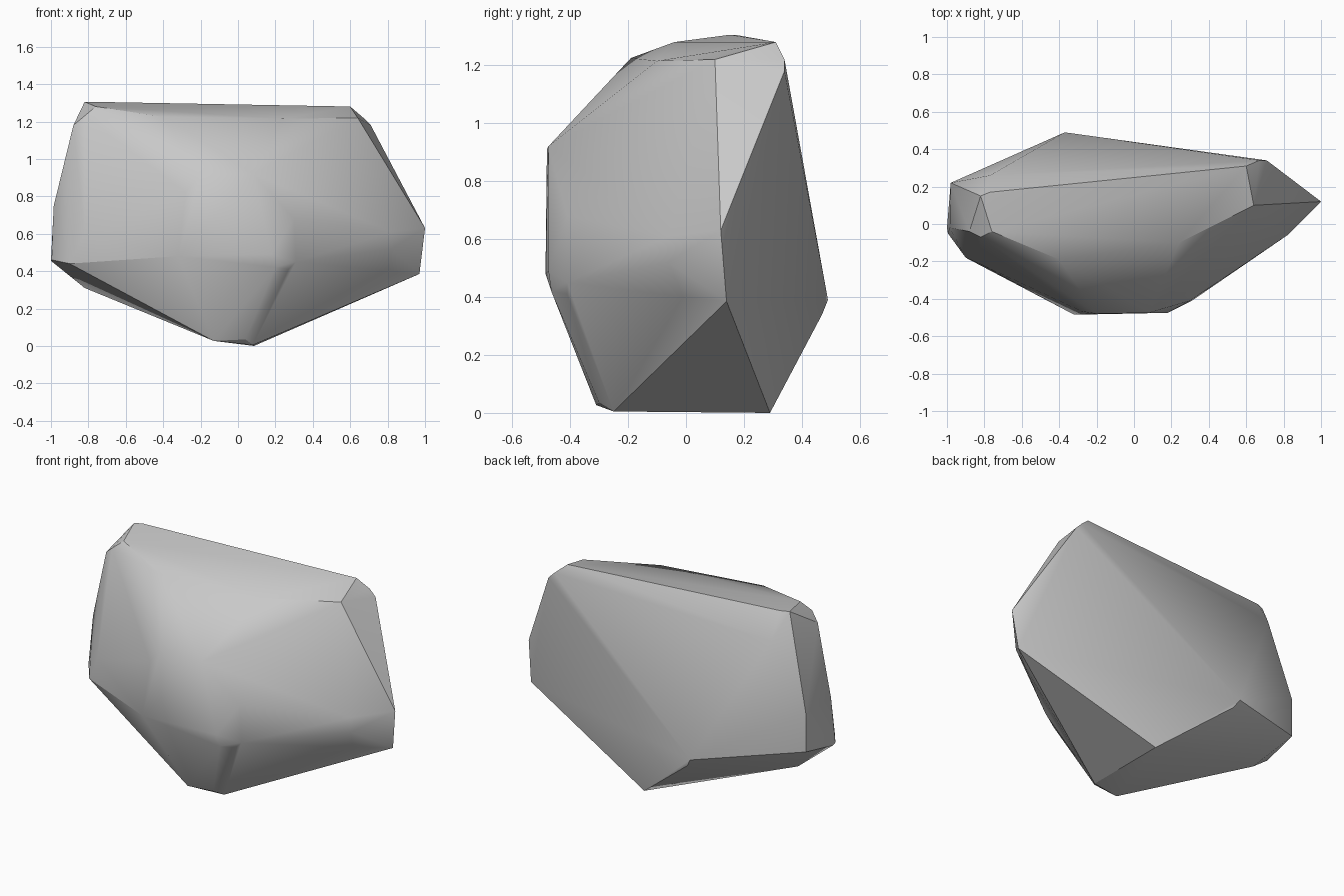
import bpy
import bmesh
import math

cube = bpy.data.objects.get("Cube")
if cube:
    bpy.data.objects.remove(cube, do_unlink=True)

# Corner points of the boulder, grouped by side
top = [(-.82, .15, 1.305), (-.77, .17, 1.305), (.6, .31, 1.28), (.64, .1, 1.22),
       (.24, -.1, 1.215), (-.4, -.19, 1.225), (-.76, -.04, 1.28), (-.82, -.07, 1.23)]
right = [(.71, .34, 1.18), (.67, .34, 1.22), (1, .12, .63), (.97, .14, .385),
         (.8, -.01, .4), (.82, -.06, .52), (.82, -.06, .61)]
front = [(-.2, -.48, .91), (.08, -.475, .92), (-.28, -.467, .82), (-.32, -.485, .48),
         (.18, -.475, .49), (.2, -.465, .42), (.31, -.41, .45), (.27, -.41, .41),
         (.3, -.41, .68)]
left = [(-.88, -.04, 1.18), (-.985, -.02, .75), (-1, -.02, .455), (-.995, -.05, .46),
        (-.9, -.18, .44), (-.82, -.215, .6), (-.98, .22, .5), (-.98, .22, .74),
        (-.82, .07, .31)]
back = [(-.37, .49, .39), (-.34, .47, .34), (-.77, .26, 1.15)]
bottom = [(.085, .29, 0), (.08, -.25, .005), (.04, -.3, .035), (-.13, -.31, .027)]

# Wrap the corners in one closed shell
bm = bmesh.new()
for p in top + right + front + left + back + bottom:
    bm.verts.new(p)
bmesh.ops.convex_hull(bm, input=bm.verts[:])
loose = [v for v in bm.verts if not v.link_faces]
bmesh.ops.delete(bm, geom=loose, context='VERTS')
bmesh.ops.dissolve_limit(bm, angle_limit=math.radians(1), verts=bm.verts[:], edges=bm.edges[:])
bmesh.ops.recalc_face_normals(bm, faces=bm.faces[:])
mesh = bpy.data.meshes.new("boulder")
bm.to_mesh(mesh)
bm.free()
boulder = bpy.data.objects.new("boulder", mesh)
bpy.context.collection.objects.link(boulder)

# Plain stone grey
stone = bpy.data.materials.new("stone grey")
stone.use_nodes = True
colour = (.58, .58, .58, 1)
stone.diffuse_color = colour
stone.node_tree.nodes["Principled BSDF"].inputs["Base Color"].default_value = colour
mesh.materials.append(stone)

# Soft facets with the strong ridges kept crisp
bpy.ops.object.select_all(action='DESELECT')
boulder.select_set(True)
bpy.context.view_layer.objects.active = boulder
bpy.ops.object.shade_smooth_by_angle(angle=math.radians(28))
